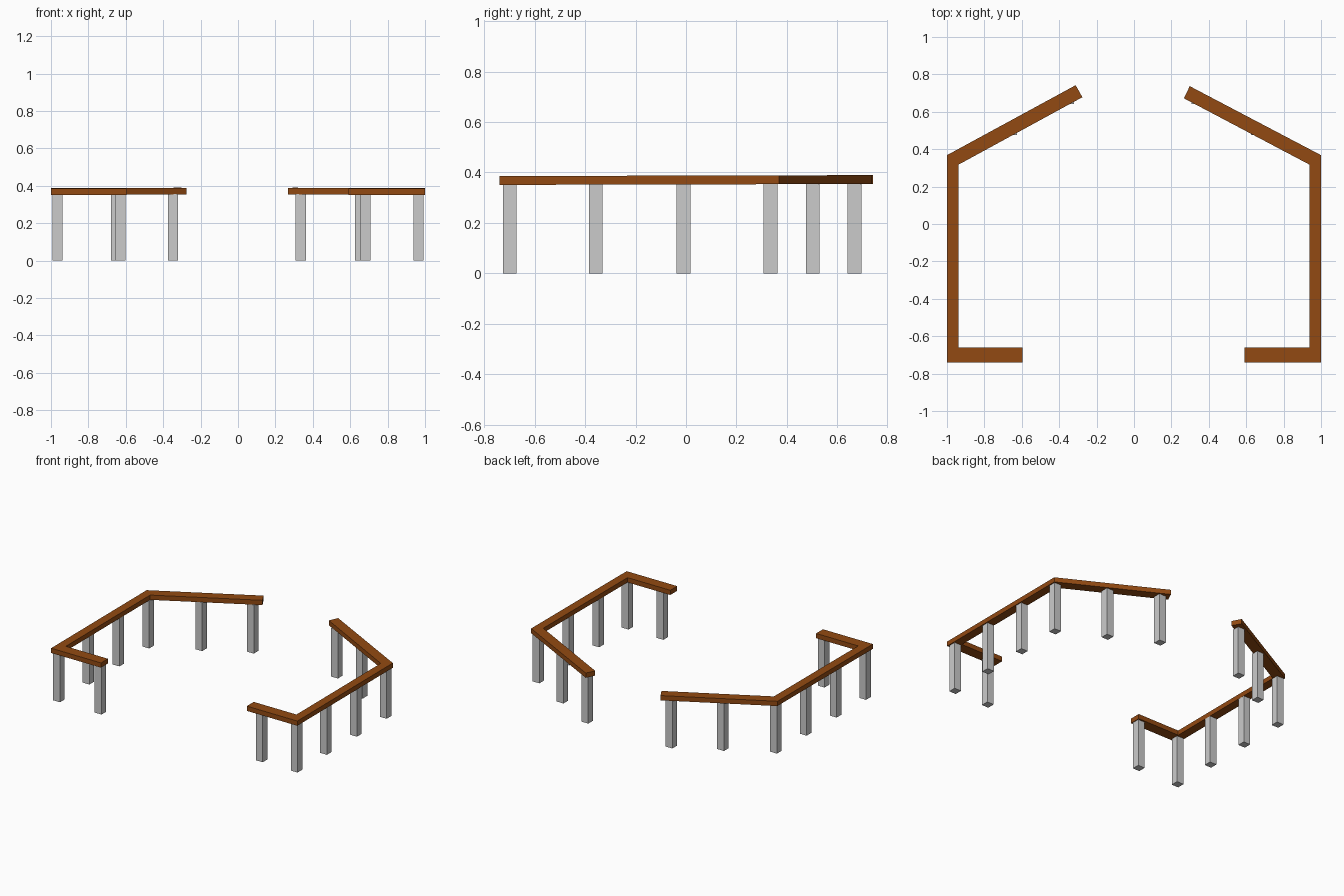
import bpy, bmesh

if "Cube" in bpy.data.objects:
    bpy.data.objects.remove(bpy.data.objects["Cube"])

wood = bpy.data.materials.new("brown_wood")
wood.diffuse_color = (0.29, 0.068, 0.006, 1)
wood.use_nodes = True
wood.node_tree.nodes["Principled BSDF"].inputs["Base Color"].default_value = wood.diffuse_color

POST, POST_TOP = 0.055, 0.356
RAIL_BOTTOM, RAIL_TOP = 0.3525, 0.3875


def make_object(name, bm, material=None):
    bmesh.ops.recalc_face_normals(bm, faces=bm.faces)
    mesh = bpy.data.meshes.new(name)
    bm.to_mesh(mesh)
    bm.free()
    obj = bpy.data.objects.new(name, mesh)
    bpy.context.collection.objects.link(obj)
    if material:
        mesh.materials.append(material)
    return obj


def rail(name, pairs):
    """Mitred flat rail swept through (outer, inner) edge points, rising slightly to the back."""
    bm = bmesh.new()
    rings = []
    for outer, inner in pairs:
        corners = [(outer, RAIL_BOTTOM), (inner, RAIL_BOTTOM), (inner, RAIL_TOP), (outer, RAIL_TOP)]
        rings.append([bm.verts.new((x, y, z + 0.0025 * y)) for (x, y), z in corners])
    for a, b in zip(rings, rings[1:]):
        for i in range(4):
            j = (i + 1) % 4
            bm.faces.new((a[i], a[j], b[j], b[i]))
    bm.faces.new(rings[0])
    bm.faces.new(rings[-1])
    make_object(name, bm, wood)


def post(name, x, y):
    bm = bmesh.new()
    bmesh.ops.create_cube(bm, size=1)
    bmesh.ops.scale(bm, vec=(POST, POST, POST_TOP), verts=bm.verts)
    obj = make_object(name, bm)
    obj.location = (x, y, POST_TOP / 2)


# Each side: sign, front rail end, back rail end (outer, inner), front / back end post x
sides = {
    "right": (1, 0.59, (0.298, 0.737), (0.267, 0.672), 0.682, 0.335),
    "left": (-1, 0.595, (0.312, 0.742), (0.276, 0.678), 0.628, 0.348),
}
for side, (s, front_end, tip_out, tip_in, front_x, back_x) in sides.items():
    # Handrail: short front run, long side run, angled back run
    pairs = [((front_end, -0.74), (front_end, -0.66)),
             ((1.0, -0.74), (0.937, -0.66)),
             ((1.0, 0.368), (0.937, 0.318)),
             (tip_out, tip_in)]
    rail(side + "_rail", [((s * o[0], o[1]), (s * i[0], i[1])) for o, i in pairs])

    # Square posts under the rail
    spots = [(front_x, -0.699), (0.965, -0.699), (0.965, -0.358), (0.965, -0.01),
             (0.965, 0.335), (0.652, 0.503), (back_x, 0.668)]
    for n, (x, y) in enumerate(spots, 1):
        post(f"{side}_post_{n}", s * x, y)
